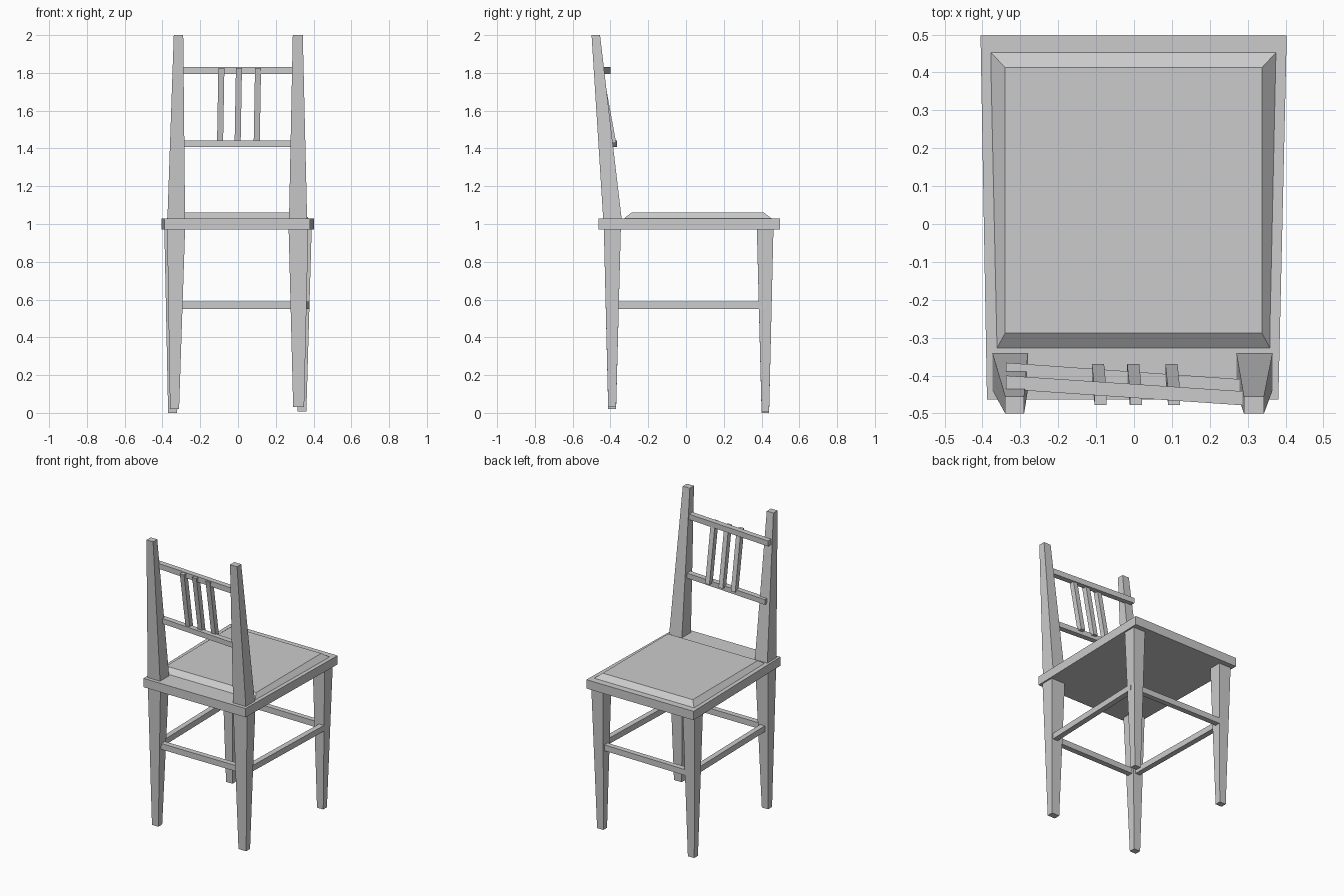
import bpy, bmesh

if "Cube" in bpy.data.objects:
    bpy.data.objects.remove(bpy.data.objects["Cube"])


def loft(name, a, b):
    """Six-sided solid joining two four-point loops."""
    bm = bmesh.new()
    va = [bm.verts.new(p) for p in a]
    vb = [bm.verts.new(p) for p in b]
    bm.faces.new(va[::-1])
    bm.faces.new(vb)
    for i in range(4):
        j = (i + 1) % 4
        bm.faces.new((va[i], va[j], vb[j], vb[i]))
    bmesh.ops.recalc_face_normals(bm, faces=bm.faces)
    me = bpy.data.meshes.new(name)
    bm.to_mesh(me)
    bm.free()
    ob = bpy.data.objects.new(name, me)
    bpy.context.collection.objects.link(ob)
    return ob


def rect(x0, x1, y0, y1, z):
    return [(x0, y0, z), (x1, y0, z), (x1, y1, z), (x0, y1, z)]


def trapezoid(near, far, y0, y1, z):
    return [(near[0], y0, z), (near[1], y0, z), (far[1], y1, z), (far[0], y1, z)]


def rail_x(name, x0, x1, ya, yb, z0, z1):
    """Rail across the chair; ya and yb are the y ranges of its two ends."""
    end = lambda x, y: [(x, y[0], z0), (x, y[1], z0), (x, y[1], z1), (x, y[0], z1)]
    loft(name, end(x0, ya), end(x1, yb))


def rail_y(name, y0, y1, xa, xb, z0, z1):
    """Rail along the chair's depth."""
    end = lambda y, x: [(x[0], y, z0), (x[1], y, z0), (x[1], y, z1), (x[0], y, z1)]
    loft(name, end(y0, xa), end(y1, xb))


# Seat frame and bevelled cushion
loft("seat_frame",
     trapezoid((-0.388, 0.381), (-0.405, 0.403), -0.463, 0.497, 0.97),
     trapezoid((-0.388, 0.381), (-0.405, 0.403), -0.463, 0.497, 1.03))
loft("seat_cushion",
     trapezoid((-0.363, 0.36), (-0.38, 0.377), -0.33, 0.455, 1.028),
     rect(-0.34, 0.338, -0.288, 0.413, 1.06))

# Tapered legs: foot rectangle with height, then top rectangle
legs = {
    "backrest_leg_left": ((-0.36, -0.312, -0.412, -0.37, 0.02), (-0.375, -0.28, -0.435, -0.345)),
    "backrest_leg_right": ((0.292, 0.35, -0.412, -0.37, 0.03), (0.268, 0.372, -0.435, -0.345)),
    "open_side_leg_left": ((-0.37, -0.322, 0.4, 0.44, 0.0), (-0.39, -0.3, 0.375, 0.463)),
    "open_side_leg_right": ((0.315, 0.362, 0.4, 0.44, 0.008), (0.3, 0.39, 0.375, 0.463)),
}
for name, (foot, top) in legs.items():
    loft(name, rect(*foot), rect(*top, 0.975))

# Leaning backrest posts
loft("back_post_left", rect(-0.374, -0.28, -0.438, -0.34, 1.02),
     rect(-0.34, -0.29, -0.5, -0.455, 2.0))
loft("back_post_right", rect(0.27, 0.366, -0.438, -0.34, 1.02),
     rect(0.29, 0.343, -0.5, -0.455, 2.0))

# Backrest rails, slightly skewed
rail_x("backrest_rail_lower", -0.338, 0.285, (-0.402, -0.366), (-0.447, -0.41), 1.408, 1.443)
rail_x("backrest_rail_upper", -0.338, 0.295, (-0.436, -0.4), (-0.479, -0.442), 1.793, 1.83)

# Leaning slats
for i, x in enumerate((-0.094, -0.001, 0.1)):
    loft(f"backrest_slat_{i + 1}",
         rect(x - 0.017, x + 0.015, -0.405, -0.37, 1.43),
         rect(x - 0.01, x + 0.022, -0.478, -0.442, 1.825))

# Stretchers between the legs
rail_x("stretcher_backrest_side", -0.31, 0.3, (-0.407, -0.37), (-0.407, -0.37), 0.55, 0.59)
rail_x("stretcher_open_side", -0.36, 0.34, (0.415, 0.452), (0.405, 0.44), 0.55, 0.59)
rail_y("stretcher_left", -0.38, 0.41, (-0.345, -0.31), (-0.36, -0.323), 0.55, 0.59)
rail_y("stretcher_right", -0.38, 0.42, (0.315, 0.352), (0.342, 0.379), 0.55, 0.59)
